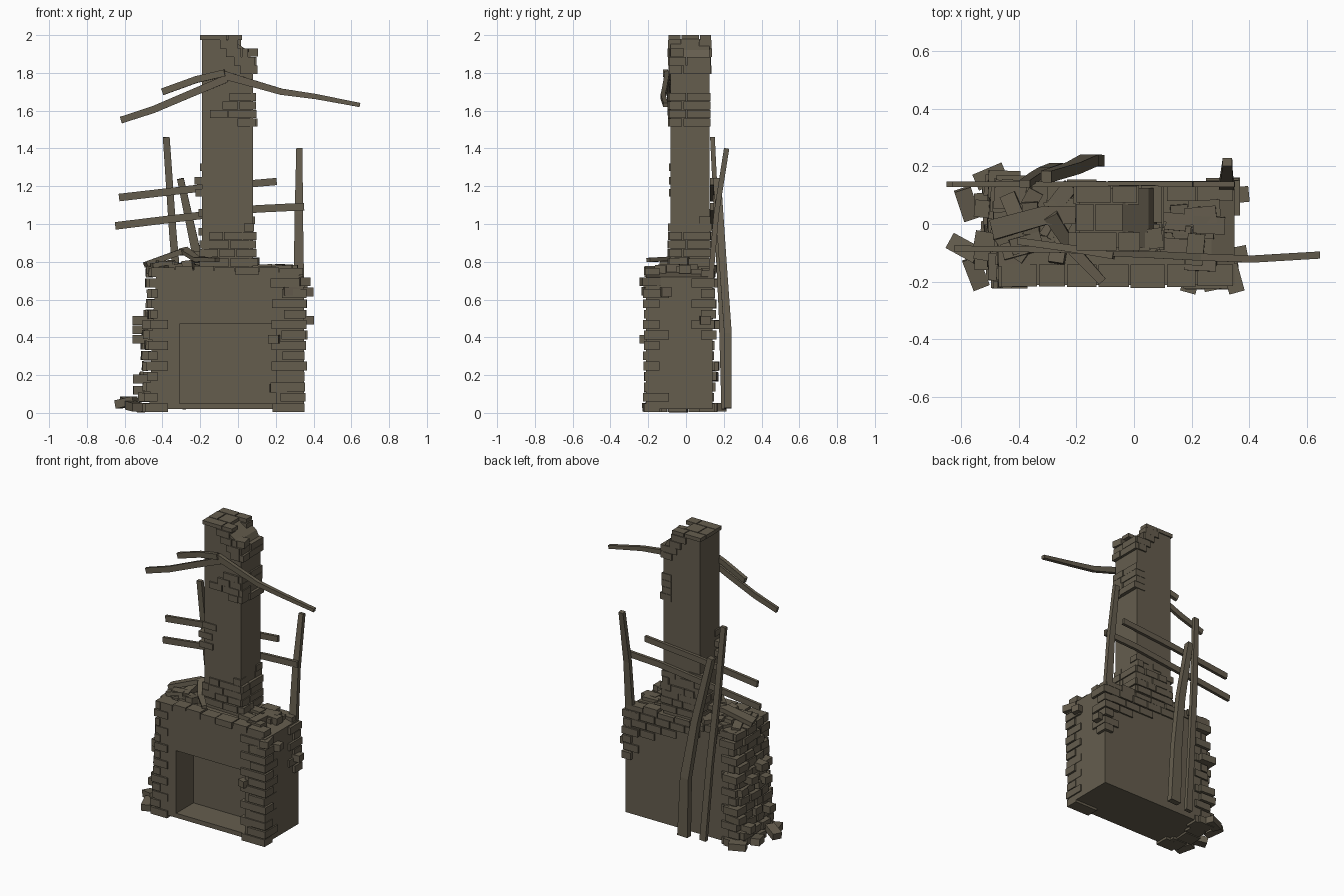
import bpy, bmesh, math, random
from mathutils import Matrix, Vector, Euler

random.seed(7)
R = random.uniform
mat = bpy.data.materials.new("weathered brown grey")
mat.diffuse_color = (0.13, 0.11, 0.076, 1)


def finish(bm, name):
    bmesh.ops.recalc_face_normals(bm, faces=bm.faces)
    me = bpy.data.meshes.new(name)
    bm.to_mesh(me)
    bm.free()
    me.materials.append(mat)
    ob = bpy.data.objects.new(name, me)
    bpy.context.collection.objects.link(ob)
    return ob


def box(bm, x0, x1, y0, y1, z0, z1, rot=(0, 0, 0)):
    m = (Matrix.Translation(((x0 + x1) / 2, (y0 + y1) / 2, (z0 + z1) / 2))
         @ Euler(rot).to_matrix().to_4x4()
         @ Matrix.Diagonal((x1 - x0, y1 - y0, z1 - z0, 1)))
    bmesh.ops.create_cube(bm, size=1, matrix=m)


def brick(bm, c, s, rot=(0, 0, 0)):
    box(bm, *[v for a, b in zip(c, s) for v in (a - b / 2, a + b / 2)], rot)


def prism(name, profile, y0, y1):
    """Front outline (x, z) extruded along y."""
    bm = bmesh.new()
    f = bm.faces.new([bm.verts.new((x, y0, z)) for x, z in profile])
    ext = bmesh.ops.extrude_face_region(bm, geom=[f])["geom"]
    bmesh.ops.translate(bm, vec=(0, y1 - y0, 0),
                        verts=[v for v in ext if isinstance(v, bmesh.types.BMVert)])
    return finish(bm, name)


def plank(name, pts, side, w0, w1, t):
    """Bent board: path points, width along the side vector, tapering w0 to w1."""
    bm = bmesh.new()
    pts = [Vector(p) for p in pts]
    rings = []
    for i, p in enumerate(pts):
        d = (pts[min(i + 1, len(pts) - 1)] - pts[max(i - 1, 0)]).normalized()
        s = Vector(side)
        s = (s - d * s.dot(d)).normalized()
        n = d.cross(s)
        w = (w0 + (w1 - w0) * i / (len(pts) - 1)) / 2
        rings.append([bm.verts.new(p + s * a * w + n * b * t / 2)
                      for a, b in ((-1, -1), (1, -1), (1, 1), (-1, 1))])
    for a, b in zip(rings, rings[1:]):
        for k in range(4):
            bm.faces.new((a[k], a[(k + 1) % 4], b[(k + 1) % 4], b[k]))
    bm.faces.new(rings[0])
    bm.faces.new(rings[-1])
    return finish(bm, name)


# hearth block with a firebox cut into the front
hearth = prism("hearth_block", [(-0.47, 0.02), (0.35, 0.02), (0.35, 0.72), (0.27, 0.745),
                                (-0.43, 0.76), (-0.45, 0.5)], -0.213, 0.14)
bm = bmesh.new()
box(bm, -0.31, 0.20, -0.4, -0.03, 0.05, 0.47)
cutter = finish(bm, "firebox_cutter")
cutter.hide_render = True
cutter.hide_viewport = False
cutter.display_type = 'WIRE'
mod = hearth.modifiers.new("firebox", 'BOOLEAN')
mod.operation = 'DIFFERENCE'
mod.object = cutter

# chimney shaft, broken down on the right at the top
prism("chimney_shaft", [(-0.19, 0.74), (0.08, 0.74), (0.08, 1.86), (0.05, 1.92),
                        (-0.04, 1.98), (-0.19, 1.98)], -0.083, 0.125)

# corner bricks of the hearth, alternating long and short
H = 0.055
bm = bmesh.new()
for i in range(14):
    z0, z1 = i * H + 0.004, i * H + 0.051
    alt = i % 2
    left = -0.49 + 0.03 * i / 13 + R(-0.01, 0.01)
    # front left
    box(bm, left, -0.37 - 0.055 * alt, -0.222 + R(-.004, .004), -0.13, z0, z1)
    # front right, wrapping onto the right side
    if i < 13:
        box(bm, 0.235 - 0.055 * (1 - alt) + R(-.01, .01), 0.357 + R(-.005, .01),
            -0.222 + R(-.006, .004), -0.14 + 0.05 * alt, z0, z1)
    # back right, upper part only
    if i > 6 and i < 13:
        box(bm, 0.25 + 0.05 * alt, 0.36 + R(-.005, .01), 0.03 + 0.05 * alt,
            0.15 + R(0, .015), z0, z1)
    # back left
    box(bm, left, -0.37 - 0.05 * alt, 0.07, 0.15 + R(-.004, .008), z0, z1)
finish(bm, "hearth_corner_bricks")

# exposed brick courses over the broken left side
bm = bmesh.new()
for i in range(14):
    y = -0.2 + 0.05 * (i % 2)
    while y < 0.1:
        l = R(0.07, 0.11)
        out = -0.505 + 0.045 * i / 13 - R(0, 0.03)
        brick(bm, (out + 0.055, y + l / 2, (i + .5) * H), (0.11, l - .007, 0.047),
              (0, R(-.05, .05), R(-.1, .1)))
        y += l
for z, y in ((0.18, -0.13), (0.39, -0.1), (0.44, 0.05), (0.49, -0.06), (0.12, 0.08)):
    brick(bm, (-0.5, y, z), (0.11, 0.06, 0.047), (0, 0, R(-.2, .2)))
finish(bm, "left_side_bricks")

# edging bricks round the top of the hearth
bm = bmesh.new()
x = -0.46
while x < 0.33:
    l = min(R(0.09, 0.14), 0.355 - x)
    box(bm, x, x + l - .006, -0.219 + R(-.003, .003), -0.14, 0.73, 0.772 + R(-.005, .005))
    box(bm, x, x + l - .006, 0.08, 0.148 + R(-.003, .008), 0.72, 0.762 + R(-.01, .006))
    x += l
# steps of bricks hanging down the upper back edge
for i in range(3):
    x = 0.35 - 0.05 * (i % 2)
    while x > -0.1 + 0.12 * i:
        box(bm, x - .105, x, 0.09, 0.15, 0.725 - (i + 1) * H, 0.772 - (i + 1) * H)
        x -= 0.112
finish(bm, "mantel_bricks")

# loose bricks on top and on the ground
bm = bmesh.new()
for _ in range(14):
    brick(bm, (R(-0.43, -0.22), R(-0.1, 0.12), R(0.755, 0.785)), (0.11, 0.055, 0.04),
          (R(-.15, .15), R(-.15, .15), R(0, 3.1)))
for _ in range(12):
    brick(bm, (R(0.12, 0.29), R(-0.15, 0.1), R(0.735, 0.765)), (0.11, 0.06, 0.045),
          (R(-.06, .06), R(-.06, .06), R(-.1, .1) + random.choice((0, 1.57))))
for x, y, z, a in ((0.345, -0.19, 0.695, -1.3), (0.345, -0.11, 0.64, 0.2),
                   (0.35, 0.1, 0.49, 0.1), (0.29, -0.2, 0.645, 0.2), (0.07, -0.03, 0.80, 1.2),
                   (0.2, -0.19, 0.39, 1.3), (0.22, -0.19, 0.13, 0.1)):
    brick(bm, (x, y, z), (0.1, 0.055, 0.045), (0, 0, a))
for x, y, z, a, t in ((-0.58, 0.07, 0.055, -1.25, .15), (-0.59, -0.085, 0.055, -0.5, -.2),
                      (-0.55, -0.17, 0.035, -1.2, .1), (-0.5, 0.165, 0.03, 0.4, 0)):
    brick(bm, (x, y, z), (0.11, 0.06, 0.045), (0, t, a))
finish(bm, "loose_bricks")


# courses on the chimney: ring of bricks, spans trimmed per group
def course(bm, z, x0, x1, shift, sides):
    for y0, y1, key in ((-0.092, -0.03, 'f'), (0.07, 0.132, 'b')):
        if key in sides:
            x = x0 + R(0, 0.02)
            while x < x1 - 0.03:
                l = min(R(0.09, 0.13) - shift, x1 - x)
                e = R(0, .006)
                box(bm, x, x + l - .006, y0 - e, y1 + e, z, z + 0.043)
                x += l
    if 'r' in sides:
        for y0, y1 in ((-0.09, 0.0 - shift), (0.006 - shift, 0.13)):
            box(bm, 0.02, 0.092 + R(-.006, .014), y0, y1, z, z + 0.043)
    if 'l' in sides:
        for y0, y1 in ((-0.09, 0.02 - shift), (0.026 - shift, 0.13)):
            box(bm, -0.2 + R(-.006, .004), -0.12, y0, y1, z, z + 0.043)


bm = bmesh.new()
for k, (z, x0, x1, sides) in enumerate((
        (0.775, -0.15, 0.1, 'fbrl'), (0.825, -0.19, 0.09, 'fbrl'), (0.87, -0.16, 0.1, 'fbrl'),
        (0.915, -0.17, 0.09, 'fbr'), (0.96, 0.03, 0.09, 'fb'),
        (1.515, -0.01, 0.08, 'fr'), (1.56, -0.16, 0.1, 'fr'), (1.605, -0.1, 0.09, 'fr'),
        (1.65, -0.05, 0.08, 'fr'),
        (1.795, 0.0, 0.08, 'fbr'), (1.84, -0.03, 0.1, 'fbr'), (1.885, -0.07, 0.06, 'fb'),
        (1.93, -0.1, 0.03, 'fb'))):
    course(bm, z, x0, x1, 0.02 * (k % 2), sides)
brick(bm, (0.075, -0.05, 1.907), (0.05, 0.07, 0.043), (0, 0, 0.15))
# stray bricks on the left and back
for x, y, z in ((-0.15, -0.06, 1.30), (-0.18, -0.06, 1.23), (-0.175, -0.06, 1.165),
                (-0.16, 0.1, 0.96), (-0.1, 0.1, 1.0), (-0.16, 0.1, 1.06), (0.04, 0.1, 1.02)):
    brick(bm, (x, y, z), (0.1, 0.06, 0.04))
# cap rim
for x0, x1, y0, y1 in ((-0.2, -0.06, -0.092, -0.03), (-0.054, 0.02, -0.092, -0.03),
                       (-0.2, -0.08, 0.075, 0.132), (-0.074, 0.01, 0.075, 0.132),
                       (-0.202, -0.14, -0.025, 0.07), (-0.134, -0.04, -0.025, 0.07)):
    box(bm, x0, x1, y0, y1, 1.975, 2.0)
finish(bm, "chimney_bricks")

# broken roof boards at the front of the shaft
UP, X, Y = (0, 0, 1), (1, 0, 0), (0, 1, 0)
plank("roof_board_right", [(-0.08, -0.10, 1.79), (0.04, -0.105, 1.755), (0.23, -0.115, 1.70),
                           (0.41, -0.122, 1.675), (0.645, -0.108, 1.63)], UP, 0.045, 0.022, 0.025)
plank("roof_board_left_low", [(-0.62, -0.085, 1.55), (-0.45, -0.087, 1.605),
                              (-0.25, -0.09, 1.69), (-0.06, -0.1, 1.77)], UP, 0.036, 0.04, 0.02)
plank("roof_board_left_high", [(-0.4, -0.06, 1.70), (-0.22, -0.085, 1.765),
                               (-0.07, -0.11, 1.80)], UP, 0.036, 0.036, 0.025)
# wall rails behind the shaft
plank("rail_high", [(-0.63, 0.138, 1.14), (-0.2, 0.138, 1.19), (0.205, 0.138, 1.225)],
      UP, 0.04, 0.038, 0.02)
plank("rail_low", [(-0.65, 0.138, 0.99), (-0.2, 0.138, 1.045), (0.1, 0.138, 1.08),
                   (0.35, 0.138, 1.092)], UP, 0.04, 0.04, 0.02)
# leaning posts
plank("post_right", [(0.322, 0.13, 0.70), (0.322, 0.16, 1.05), (0.325, 0.215, 1.4)],
      X, 0.055, 0.033, 0.028)
plank("post_left_tall", [(-0.27, 0.20, 0.02), (-0.31, 0.185, 0.55), (-0.345, 0.165, 0.95),
                         (-0.38, 0.14, 1.46)], X, 0.045, 0.036, 0.025)
plank("post_left_short", [(-0.14, 0.22, 0.025), (-0.155, 0.222, 0.42), (-0.21, 0.195, 0.8),
                          (-0.305, 0.165, 1.24)], X, 0.075, 0.036, 0.04)
# fallen boards on the mantel
plank("fallen_board", [(-0.29, 0.03, 0.865), (-0.22, -0.08, 0.815), (-0.11, -0.2, 0.81)],
      X, 0.05, 0.03, 0.022)
plank("fallen_slab", [(-0.49, -0.02, 0.785), (-0.31, 0.03, 0.85), (-0.2, 0.03, 0.84)],
      Y, 0.07, 0.06, 0.03)
